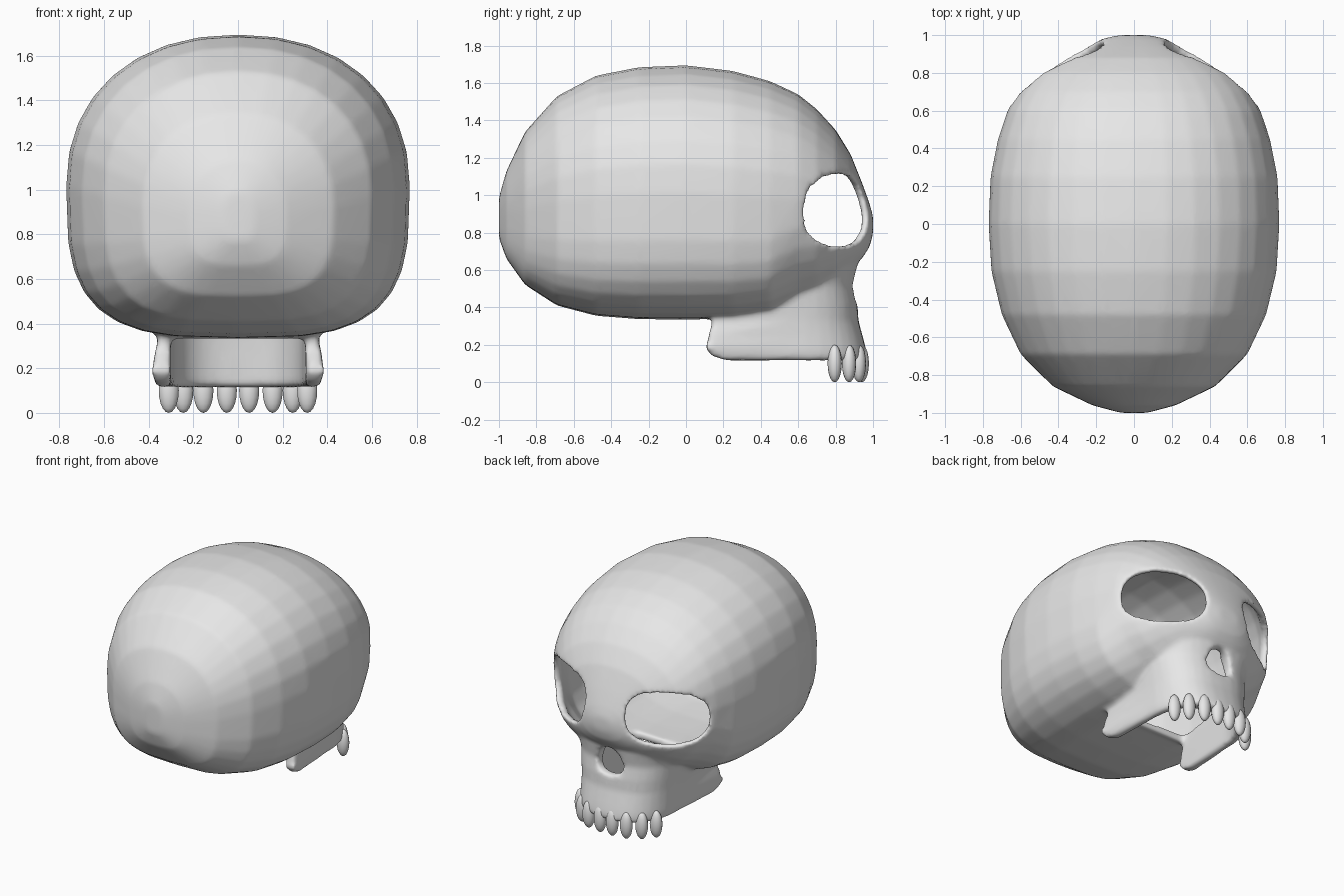
import bpy, bmesh, math
from mathutils import Vector, Matrix

if "Cube" in bpy.data.objects:
    bpy.data.objects.remove(bpy.data.objects["Cube"])

bone = bpy.data.materials.new("bone_grey")
bone.diffuse_color = (0.8, 0.8, 0.8, 1)
bone.use_nodes = True
bone.node_tree.nodes["Principled BSDF"].inputs["Base Color"].default_value = bone.diffuse_color


def loft(name, rings):
    """Closed solid through a list of rings with equal point counts."""
    bm = bmesh.new()
    vr = [[bm.verts.new(p) for p in r] for r in rings]
    n = len(vr[0])
    for a, b in zip(vr, vr[1:]):
        for i in range(n):
            j = (i + 1) % n
            bm.faces.new((a[i], a[j], b[j], b[i]))
    bm.faces.new(vr[0])
    bm.faces.new(vr[-1])
    bmesh.ops.recalc_face_normals(bm, faces=bm.faces)
    me = bpy.data.meshes.new(name)
    bm.to_mesh(me)
    bm.free()
    ob = bpy.data.objects.new(name, me)
    bpy.context.collection.objects.link(ob)
    me.materials.append(bone)
    return ob


def spow(v, e):
    return math.copysign(abs(v) ** e, v)


def apply(ob, mod):
    bpy.context.view_layer.objects.active = ob
    bpy.ops.object.modifier_apply(modifier=mod.name)


def boolean(ob, other, op):
    m = ob.modifiers.new("cut", 'BOOLEAN')
    m.operation, m.solver, m.object = op, 'EXACT', other
    apply(ob, m)
    bpy.data.objects.remove(other)


# Braincase sections: y, half width, top z, bottom z
CASE = [(-1.0, .07, .99, .77), (-.96, .22, 1.13, .66), (-.86, .43, 1.34, .52),
        (-.69, .60, 1.53, .41), (-.48, .70, 1.64, .355), (-.25, .755, 1.685, .337),
        (0, .77, 1.695, .335), (.25, .76, 1.665, .34), (.45, .72, 1.61, .37),
        (.6, .67, 1.54, .42), (.7, .615, 1.46, .46), (.8, .53, 1.35, .53),
        (.88, .41, 1.22, .60), (.94, .27, 1.07, .66), (.98, .17, .96, .72),
        (1.0, .08, .89, .79)]


def braincase(name, sx=1, sy=1, sz=1):
    rings = []
    for y, w, zt, zb in CASE:
        zm, h = (zt + zb) / 2, (zt - zb) / 2
        ring = []
        for i in range(32):
            a = 2 * math.pi * i / 32
            n = 2.2 if math.sin(a) >= 0 else (3.3 if y < .5 else 2.5)
            x = w * spow(math.cos(a), 2 / n)
            z = zm + h * spow(math.sin(a), 2 / n)
            ring.append((x * sx, y * sy, 1 + (z - 1) * sz))
        rings.append(ring)
    return loft(name, rings)


def horseshoe(name, levels):
    """U-shaped block: z, back y, back half width, arch half width, front y."""
    rings = []
    for z, back, wb, w, front in levels:
        ring = [(wb, back, z)]
        for i in range(19):
            a = math.pi * i / 18
            ring.append((w * spow(math.cos(a), .8),
                         .55 + (front - .55) * abs(math.sin(a)) ** .8, z))
        ring.append((-wb, back, z))
        rings.append(ring)
    return loft(name, rings)


def prism(name, centre, normal, hw, hh, depth, taper=0):
    """Rounded opening cutter, extruded both ways along a level normal."""
    c, nrm = Vector(centre), Vector(normal).normalized()
    side = nrm.cross(Vector((0, 0, 1)))
    rings = []
    for d in (-depth, depth):
        ring = []
        for i in range(28):
            a = 2 * math.pi * i / 28
            u, v = spow(math.cos(a), .78), spow(math.sin(a), .78)
            ring.append(c + nrm * d + side * u * hw * (1 - taper * v)
                        + Vector((0, 0, v * hh)))
        rings.append(ring)
    return loft(name, rings)


# Outer volume: braincase plus upper jaw
skull = braincase("skull")
jaw = horseshoe("upper_jaw", [
    (.115, .22, .365, .345, .968), (.14, .14, .378, .35, .968),
    (.18, .105, .388, .355, .962), (.24, .12, .38, .355, .947),
    (.33, .14, .36, .36, .922), (.42, .15, .36, .37, .918),
    (.52, .2, .38, .38, .90), (.62, .3, .40, .40, .92), (.68, .4, .36, .36, .88)])
boolean(skull, jaw, 'UNION')

# Hollow inside, open palate
boolean(skull, braincase("brain_cavity", .942, .955, .934), 'DIFFERENCE')
boolean(skull, horseshoe("palate_cavity", [
    (-.1, -.1, .315, .29, .90), (.325, -.1, .31, .29, .86),
    (.33, .17, .30, .29, .86), (.5, .17, .30, .29, .83),
    (.68, .25, .22, .22, .82)]), 'DIFFERENCE')

# Eye sockets and nose opening
for s in (-1, 1):
    boolean(skull, prism("eye_cutter", (s * .42, .82, .92), (s * .53, .84, 0),
                         .285, .19, .28), 'DIFFERENCE')
boolean(skull, prism("nose_cutter", (0, .95, .53), (0, 1, 0), .095, .10, .2, .25),
        'DIFFERENCE')

# Blend the joints and round the rims
m = skull.modifiers.new("blend", 'REMESH')
m.mode, m.voxel_size = 'VOXEL', .016
apply(skull, m)
m = skull.modifiers.new("soften", 'SMOOTH')
m.factor, m.iterations = .5, 10
apply(skull, m)
m = skull.modifiers.new("lighten", 'DECIMATE')
m.ratio = .25
apply(skull, m)
skull.data.materials.clear()
skull.data.materials.append(bone)
skull.data.shade_smooth()

# Teeth along the front of the arch
for x, y in ((.05, .94), (.155, .925), (.245, .872), (.31, .795)):
    for s in (-1, 1):
        bm = bmesh.new()
        bmesh.ops.create_uvsphere(bm, u_segments=14, v_segments=10, radius=1)
        bmesh.ops.transform(bm, verts=bm.verts, matrix=Matrix.Translation(
            (s * x, y, .10)) @ Matrix.Diagonal((.046, .038, .10, 1)))
        me = bpy.data.meshes.new("tooth")
        bm.to_mesh(me)
        bm.free()
        me.materials.append(bone)
        me.shade_smooth()
        bpy.context.collection.objects.link(bpy.data.objects.new("tooth", me))
